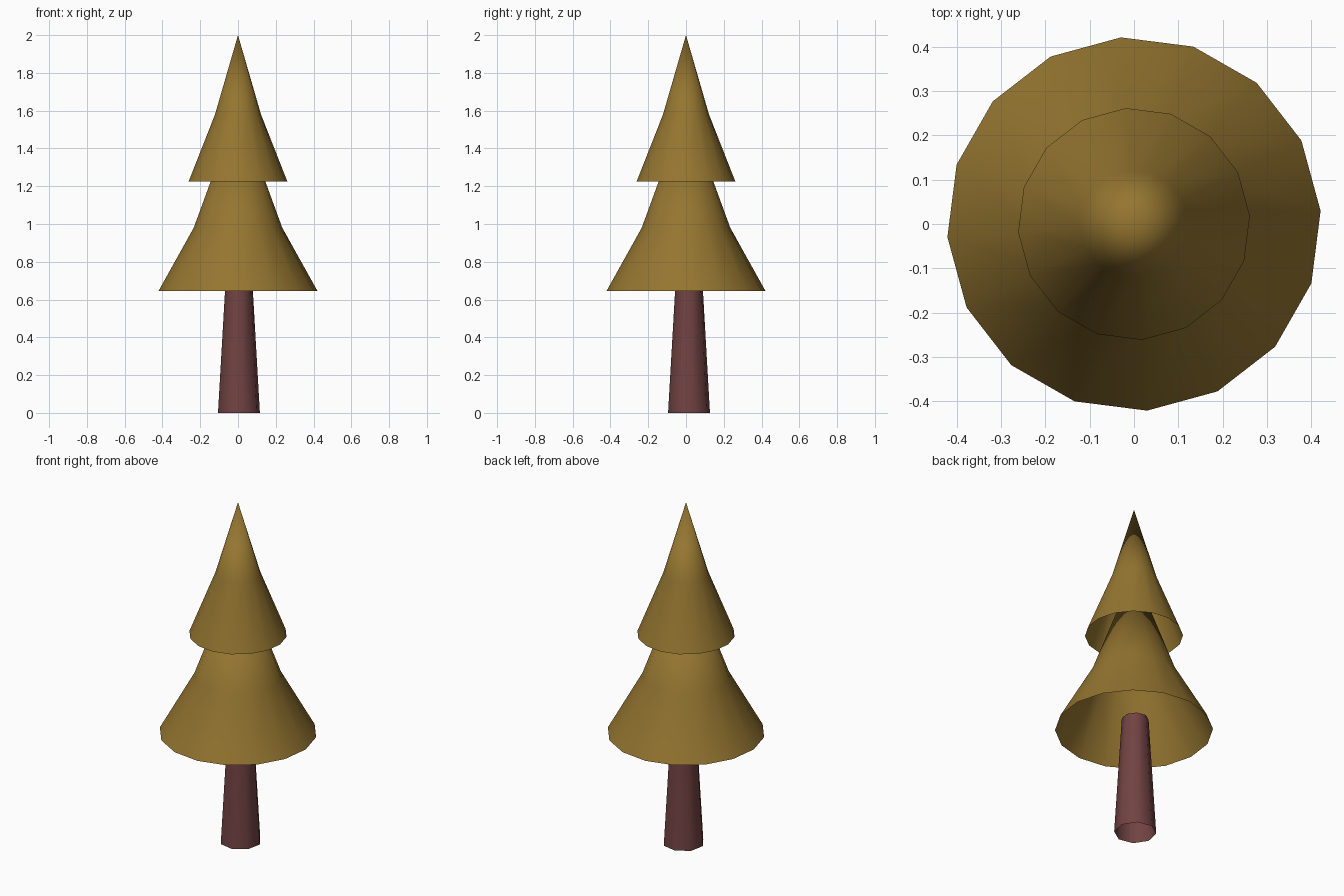
import bpy
import bmesh
from math import cos, sin, radians, tau

cube = bpy.data.objects.get("Cube")
if cube:
    bpy.data.objects.remove(cube, do_unlink=True)


def make_material(name, color):
    mat = bpy.data.materials.new(name)
    mat.use_nodes = True
    mat.diffuse_color = color
    mat.node_tree.nodes["Principled BSDF"].inputs["Base Color"].default_value = color
    return mat


def make_shell(name, mat, sides, turn, profile, tip=None, center=(0, 0)):
    """Smooth open shell lofted through (radius, height) rings, with an optional pointed tip."""
    bm = bmesh.new()
    angles = [radians(turn) + tau * i / sides for i in range(sides)]
    rings = [[bm.verts.new((center[0] + r * cos(a), center[1] + r * sin(a), z))
              for a in angles] for r, z in profile]
    for low, high in zip(rings, rings[1:]):
        for i in range(sides):
            j = (i + 1) % sides
            bm.faces.new((low[i], low[j], high[j], high[i]))
    if tip is not None:
        apex = bm.verts.new((center[0], center[1], tip))
        for i in range(sides):
            bm.faces.new((rings[-1][i], rings[-1][(i + 1) % sides], apex))
    for face in bm.faces:
        face.smooth = True
    mesh = bpy.data.meshes.new(name)
    bm.to_mesh(mesh)
    bm.free()
    mesh.materials.append(mat)
    obj = bpy.data.objects.new(name, mesh)
    bpy.context.collection.objects.link(obj)
    return obj


foliage = make_material("golden_brown_foliage", (0.30, 0.18, 0.03, 1))
bark = make_material("reddish_bark", (0.165, 0.055, 0.055, 1))

# Tapered trunk, slightly off centre
make_shell("trunk", bark, 8, 11, [(0.113, 0), (0.072, 0.70)], center=(0.005, 0.016))

# Two flared foliage tiers, open underneath
make_shell("lower_foliage", foliage, 16, 4, [(0.422, 0.645), (0.235, 0.98)], tip=1.62)
make_shell("upper_foliage", foliage, 16, 4, [(0.262, 1.225), (0.122, 1.58)], tip=2.0)
